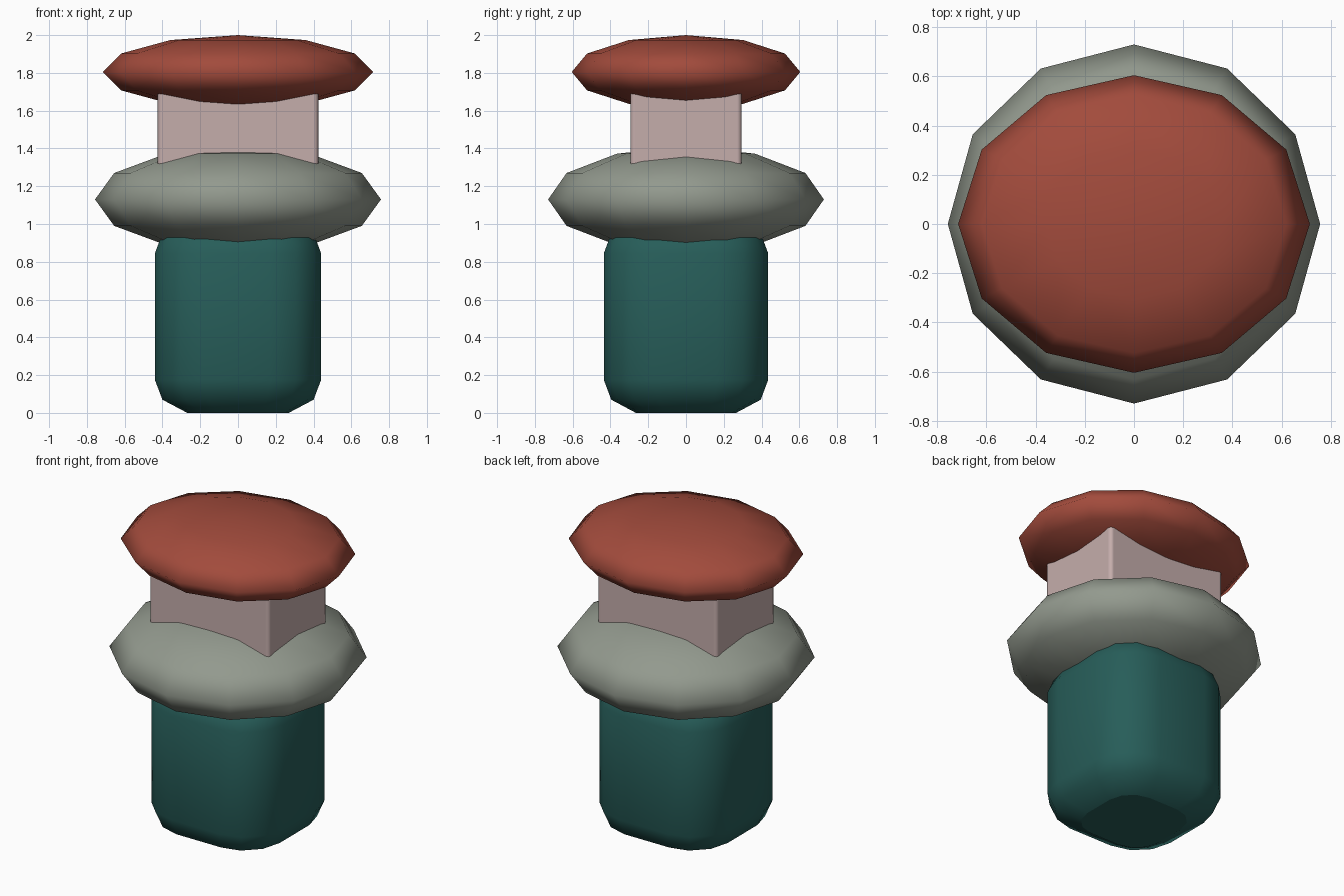
import bpy, bmesh, math

cube = bpy.data.objects.get("Cube")
if cube:
    bpy.data.objects.remove(cube, do_unlink=True)


def material(name, rgb):
    m = bpy.data.materials.new(name)
    m.use_nodes = True
    m.diffuse_color = (*rgb, 1)
    m.node_tree.nodes["Principled BSDF"].inputs["Base Color"].default_value = (*rgb, 1)
    return m


def finish(name, bm, mat):
    bmesh.ops.recalc_face_normals(bm, faces=bm.faces)
    for f in bm.faces:
        f.smooth = True
    mesh = bpy.data.meshes.new(name)
    bm.to_mesh(mesh)
    bm.free()
    mesh.materials.append(mat)
    ob = bpy.data.objects.new(name, mesh)
    bpy.context.collection.objects.link(ob)
    return ob


def ellipsoid(name, radii, z, mat):
    bm = bmesh.new()
    bmesh.ops.create_uvsphere(bm, u_segments=12, v_segments=6, radius=1)
    bmesh.ops.scale(bm, vec=radii, verts=bm.verts)
    bmesh.ops.translate(bm, vec=(0, 0, z), verts=bm.verts)
    return finish(name, bm, mat)


def rounded_column(name, half_x, half_y, corner, profile, mat):
    """Rounded-square outline lofted through (scale, height) rings."""
    outline = []
    for quarter in range(4):
        mid = math.radians(45 + 90 * quarter)
        sx, sy = math.copysign(1, math.cos(mid)), math.copysign(1, math.sin(mid))
        for step in range(4):
            a = math.radians(90 * quarter + 30 * step)
            outline.append((sx * (half_x - corner) + corner * math.cos(a),
                            sy * (half_y - corner) + corner * math.sin(a)))
    bm = bmesh.new()
    rings = [[bm.verts.new((x * s, y * s, z)) for x, y in outline] for s, z in profile]
    n = len(outline)
    for low, high in zip(rings, rings[1:]):
        for i in range(n):
            j = (i + 1) % n
            bm.faces.new((low[i], low[j], high[j], high[i]))
    bm.faces.new(rings[0][::-1])
    bm.faces.new(rings[-1])
    return finish(name, bm, mat)


red = material("brick red", (0.36, 0.07, 0.045))
pink = material("dusty pink", (0.56, 0.42, 0.41))
grey = material("sage grey", (0.29, 0.32, 0.27))
teal = material("deep teal", (0.02, 0.11, 0.1))

# Base column with rounded ends
ends = [(0.61, 0), (0.91, 0.07), (1, 0.175)]
height = 1.02
profile = ends + [(s, height - z) for s, z in reversed(ends)]
base = rounded_column("base_column", 0.44, 0.435, 0.27, profile, teal)
for face in base.data.polygons:
    if abs(face.normal.z) > 0.99:
        face.use_smooth = False

# Wide flattened collar and smaller cap
ellipsoid("collar", (0.757, 0.73, 0.28), 1.13, grey)
ellipsoid("cap", (0.715, 0.605, 0.195), 1.805, red)

# Neck block between collar and cap
bm = bmesh.new()
bmesh.ops.create_cube(bm, size=1)
bmesh.ops.scale(bm, vec=(0.85, 0.59, 0.5), verts=bm.verts)
bmesh.ops.translate(bm, vec=(0, 0, 1.5), verts=bm.verts)
neck = finish("neck_block", bm, pink)
bevel = neck.modifiers.new("soft_edges", "BEVEL")
bevel.width = 0.025
bevel.segments = 2
bevel.harden_normals = True
